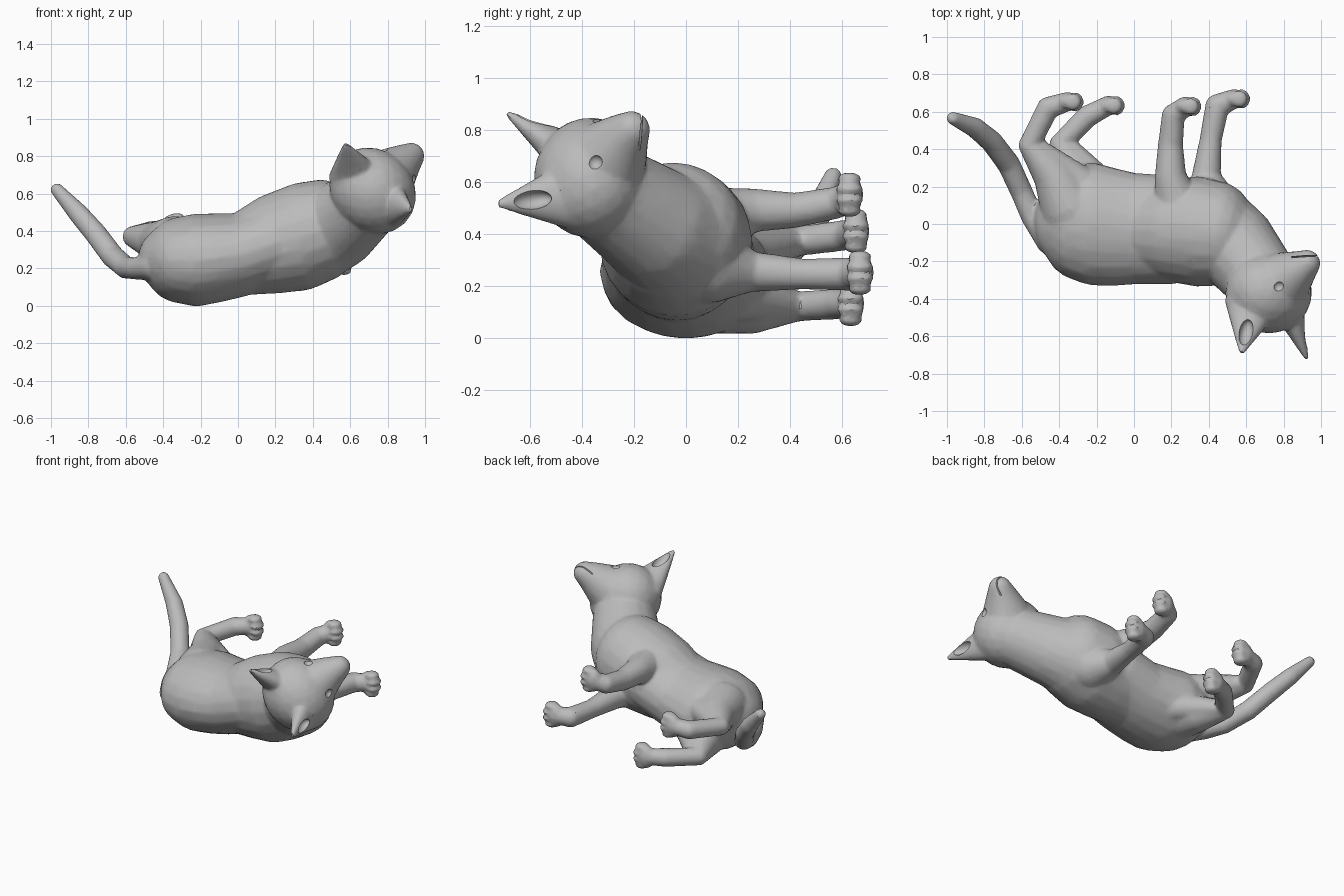
import bpy, bmesh
from mathutils import Vector, Matrix

cube = bpy.data.objects.get("Cube")
if cube:
    bpy.data.objects.remove(cube)

grey = bpy.data.materials.new("clay grey")
grey.use_nodes = True
grey.diffuse_color = (0.5, 0.5, 0.5, 1)
grey.node_tree.nodes["Principled BSDF"].inputs["Base Color"].default_value = grey.diffuse_color


def frame(up, facing):
    """Rotation with z along up and y close to facing."""
    z = Vector(up).normalized()
    x = Vector(facing).cross(z).normalized()
    return Matrix((x, z.cross(x), z)).transposed().to_4x4()


def blob(bm, centre, radii, rotation=Matrix()):
    m = Matrix.Translation(centre) @ rotation @ Matrix.Diagonal((*radii, 1))
    bmesh.ops.create_icosphere(bm, subdivisions=3, radius=1, matrix=m)


def chain(bm, knots, squash=(1, 1, 1), steps=7):
    """Tapering limb through (x, y, z, radius) knots."""
    for a, b in zip(knots, knots[1:]):
        for i in range(steps + 1):
            p = Vector(a).lerp(Vector(b), i / steps)
            blob(bm, p[:3], [p[3] * s for s in squash])


def cone(bm, base, tip, facing, width, depth, end):
    axis = tip - base
    m = (Matrix.Translation((base + tip) / 2) @ frame(axis, facing)
         @ Matrix.Diagonal((width, depth, 1, 1)))
    bmesh.ops.create_cone(bm, cap_ends=True, segments=20, radius1=1, radius2=end,
                          depth=axis.length, matrix=m)


def to_object(bm, name):
    mesh = bpy.data.meshes.new(name)
    bm.to_mesh(mesh)
    bm.free()
    mesh.materials.append(grey)
    obj = bpy.data.objects.new(name, mesh)
    bpy.context.collection.objects.link(obj)
    return obj


body = bmesh.new()
cuts = bmesh.new()

# Hips and waist, chest, then neck
chain(body, [(-0.395, 0.01, 0.25, 0.175), (-0.31, 0.01, 0.245, 0.25), (-0.22, 0.0, 0.245, 0.27),
             (-0.12, -0.015, 0.255, 0.26), (0.0, -0.025, 0.27, 0.245), (0.2, -0.03, 0.335, 0.24)],
      (0.8, 1.22, 0.92))
chain(body, [(0.0, -0.03, 0.27, 0.215), (0.2, -0.035, 0.335, 0.27), (0.34, -0.04, 0.37, 0.29),
             (0.44, -0.05, 0.4, 0.275)], (0.8, 1.02, 1))
chain(body, [(0.42, -0.05, 0.39, 0.26), (0.53, -0.11, 0.425, 0.23), (0.67, -0.28, 0.54, 0.2)])

# Head and muzzle
forward, crown = Vector((0.7, 0.1, 0.7)), Vector((0.05, -1, 0.07))
blob(body, (0.72, -0.365, 0.615), (0.245, 0.22, 0.22), frame(crown, forward))
chain(body, [(0.8, -0.3, 0.69, 0.15), (0.87, -0.25, 0.755, 0.105), (0.925, -0.21, 0.8, 0.072)])
blob(body, (0.955, -0.215, 0.825), (0.045, 0.03, 0.032), frame(crown, forward))

# Ears with spooned-out fronts
for base, tip, facing in (((0.63, -0.43, 0.69), (0.575, -0.69, 0.865), Vector((0, 0, 1))),
                          ((0.81, -0.41, 0.55), (0.925, -0.725, 0.515), Vector((1, 0, 0)))):
    base, tip = Vector(base), Vector(tip)
    cone(body, base, tip, facing, 0.15, 0.095, 0.1)
    blob(cuts, base.lerp(tip, 0.58) + facing * 0.052, (0.038, 0.045, 0.08),
         frame(tip - base, facing))

# Legs: knots from body to wrist, then paw centre
legs = [
    ([(0.24, 0.08, 0.45, 0.13), (0.195, 0.25, 0.49, 0.085), (0.195, 0.42, 0.49, 0.068),
      (0.21, 0.58, 0.52, 0.062)], (0.275, 0.63, 0.55)),
    ([(0.42, 0.08, 0.28, 0.15), (0.385, 0.24, 0.255, 0.08), (0.41, 0.45, 0.245, 0.06),
      (0.445, 0.63, 0.245, 0.065)], (0.535, 0.67, 0.25)),
    ([(-0.34, 0.08, 0.32, 0.16), (-0.42, 0.25, 0.34, 0.115), (-0.56, 0.42, 0.37, 0.058),
      (-0.46, 0.62, 0.395, 0.06)], (-0.355, 0.655, 0.41)),
    ([(-0.27, 0.12, 0.17, 0.155), (-0.3, 0.25, 0.135, 0.12), (-0.395, 0.425, 0.12, 0.058),
      (-0.25, 0.575, 0.13, 0.06)], (-0.135, 0.635, 0.13)),
]
for knots, paw in legs:
    chain(body, knots)
    paw = Vector(paw)
    chain(body, [knots[-1], (*paw, 0.052)])
    blob(body, paw, (0.06, 0.05, 0.08))
    for k in (-1.5, -0.5, 0.5, 1.5):
        outer = abs(k) - 0.5
        blob(body, paw + Vector((0.042 - 0.014 * outer, -0.002, k * 0.041)),
             (0.045, 0.054 - 0.008 * outer, 0.025))

# Fronts of the thighs
for hip, hock in (((-0.22, 0.17, 0.32, 0.1), (-0.5, 0.39, 0.36, 0.06)),
                  ((-0.17, 0.19, 0.16, 0.1), (-0.36, 0.42, 0.12, 0.055))):
    chain(body, [hip, hock])

# Tail
chain(body, [(-0.45, -0.09, 0.21, 0.075), (-0.545, 0.04, 0.2, 0.06), (-0.6, 0.17, 0.205, 0.06),
             (-0.67, 0.32, 0.265, 0.062), (-0.76, 0.44, 0.385, 0.06), (-0.85, 0.515, 0.49, 0.055),
             (-0.967, 0.565, 0.62, 0.036)])

# Eye sockets and mouth slit
for eye in ((0.775, -0.335, 0.85), (0.955, -0.35, 0.675)):
    blob(cuts, eye, (0.03, 0.03, 0.03))
slit = Matrix.Translation((0.925, -0.175, 0.805)) @ frame(crown, forward)
bmesh.ops.create_cone(cuts, cap_ends=True, segments=32, radius1=0.085, radius2=0.085, depth=0.007,
                      matrix=slit)

# Fuse into one sculpted skin, then carve
cat = to_object(body, "cat_body")
carver = to_object(cuts, "carving_cutter")
carver.hide_render = True
bpy.context.view_layer.objects.active = cat
cat.select_set(True)
remesh = cat.modifiers.new("fuse", 'REMESH')
remesh.mode = 'VOXEL'
remesh.voxel_size = 0.01
soften = cat.modifiers.new("soften", 'SMOOTH')
soften.factor = 0.5
soften.iterations = 8
facets = cat.modifiers.new("facets", 'DECIMATE')
facets.ratio = 0.15
carve = cat.modifiers.new("carve", 'BOOLEAN')
carve.operation = 'DIFFERENCE'
carve.solver = 'EXACT'
carve.object = carver
for modifier in list(cat.modifiers):
    bpy.ops.object.modifier_apply(modifier=modifier.name)
bpy.data.objects.remove(carver)
if not cat.data.materials:
    cat.data.materials.append(grey)
bpy.ops.object.shade_smooth_by_angle(angle=0.5)
